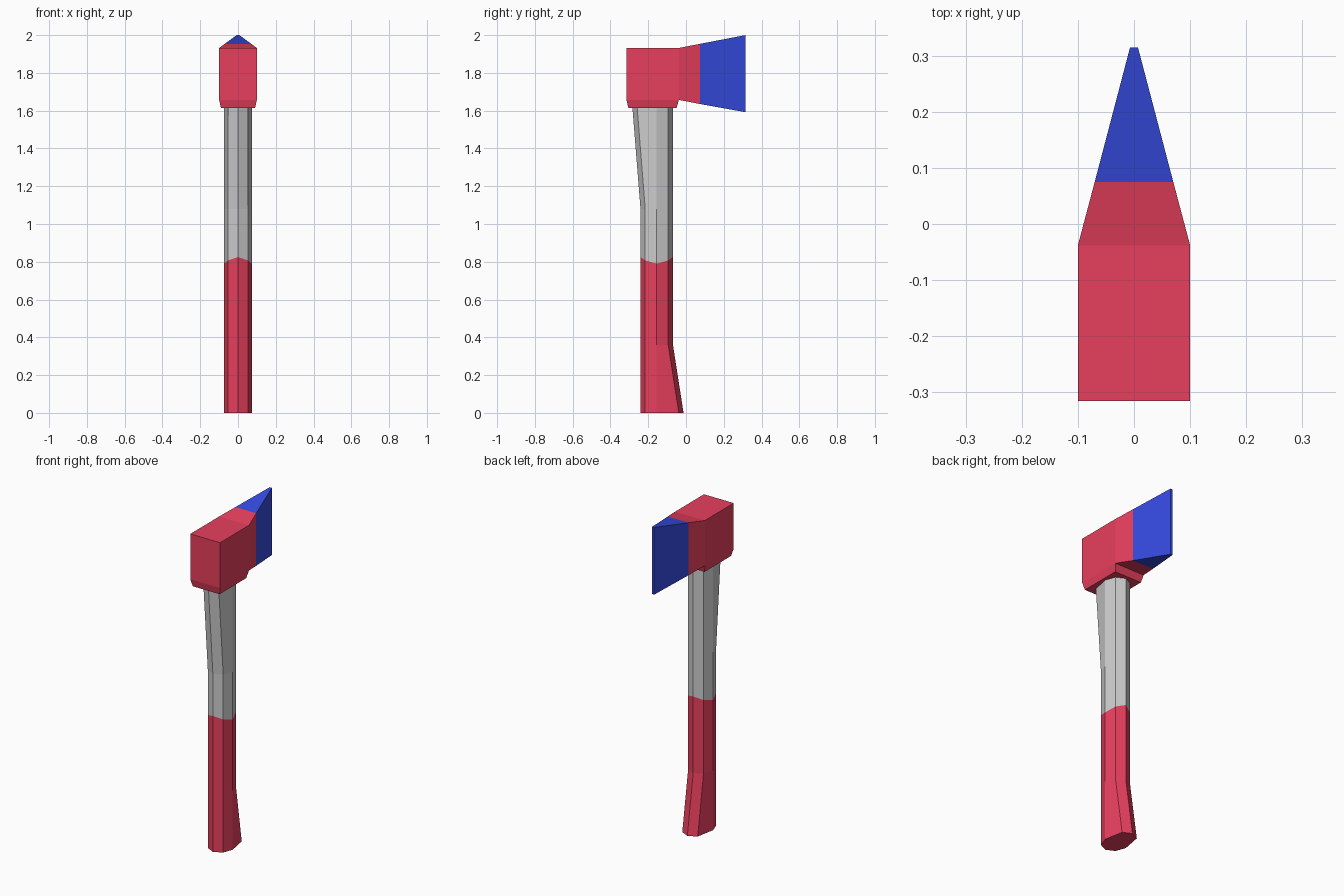
import bpy, bmesh
from math import sin, cos, pi

if "Cube" in bpy.data.objects:
    bpy.data.objects.remove(bpy.data.objects["Cube"])


def material(name, rgb):
    m = bpy.data.materials.new(name)
    m.diffuse_color = (*rgb, 1)
    m.use_nodes = True
    m.node_tree.nodes["Principled BSDF"].inputs["Base Color"].default_value = m.diffuse_color
    return m


red = material("red_paint", (0.80, 0.05, 0.11))
blue = material("blue_edge", (0.036, 0.07, 0.74))


def loft(bm, rings, cap_start=True, cap_end=True):
    """Skin a list of equal-length point rings with quads."""
    vs = [[bm.verts.new(p) for p in ring] for ring in rings]
    n = len(vs[0])
    for a, b in zip(vs, vs[1:]):
        for i in range(n):
            j = (i + 1) % n
            bm.faces.new((a[i], a[j], b[j], b[i]))
    if cap_start:
        bm.faces.new(vs[0][::-1])
    if cap_end:
        bm.faces.new(vs[-1])


def finish(bm, name, mats=()):
    bmesh.ops.recalc_face_normals(bm, faces=bm.faces)
    mesh = bpy.data.meshes.new(name)
    bm.to_mesh(mesh)
    bm.free()
    for m in mats:
        mesh.materials.append(m)
    ob = bpy.data.objects.new(name, mesh)
    bpy.context.collection.objects.link(ob)
    return ob


def handle_ring(z, back=0.0, front=0.0, zigzag=0.0):
    """Octagon section; back/front push out the three rear/fore corners."""
    pts = []
    for k in range(8):
        c, s = cos(k * pi / 4), sin(k * pi / 4)
        shift = front if s > 0.1 else -back if s < -0.1 else 0
        pts.append((0.073 * c, -0.155 + 0.086 * s + shift, z + zigzag * s * s))
    return pts


# Grip: flared towards the blade side at the foot, pointed colour edge on top
split = handle_ring(0.79, zigzag=0.035)
bm = bmesh.new()
loft(bm, [handle_ring(0, front=0.056), handle_ring(0.36), split], cap_end=False)
finish(bm, "grip", [red])

# Shaft: swells backwards under the head
bm = bmesh.new()
loft(bm, [split, handle_ring(1.08), handle_ring(1.62, back=0.043)], cap_start=False)
finish(bm, "shaft")


def head_ring(z, x, y0, y1):
    return [(-x, y0, z), (x, y0, z), (x, y1, z), (-x, y1, z)]


# Head: block with chamfered underside
bm = bmesh.new()
loft(bm, [head_ring(1.613, 0.09, -0.305, -0.05),
          head_ring(1.657, 0.1, -0.315, -0.038),
          head_ring(1.932, 0.1, -0.315, -0.038)])
bm.normal_update()

# Cheek and blue blade, extruded forwards from the block
face = max((f for f in bm.faces if f.normal.y > 0.99), key=lambda f: f.calc_area())
for y, x, low, high, mat in ((0.075, 0.07, 1.635, 1.954, 0),
                             (0.315, 0.007, 1.592, 2.0, 1)):
    face = bmesh.ops.extrude_discrete_faces(bm, faces=[face])["faces"][0]
    for v in face.verts:
        v.co = (x if v.co.x > 0 else -x, y, high if v.co.z > 1.8 else low)
    for e in face.edges:
        for f in e.link_faces:
            f.material_index = mat
finish(bm, "axe_head", [red, blue])
